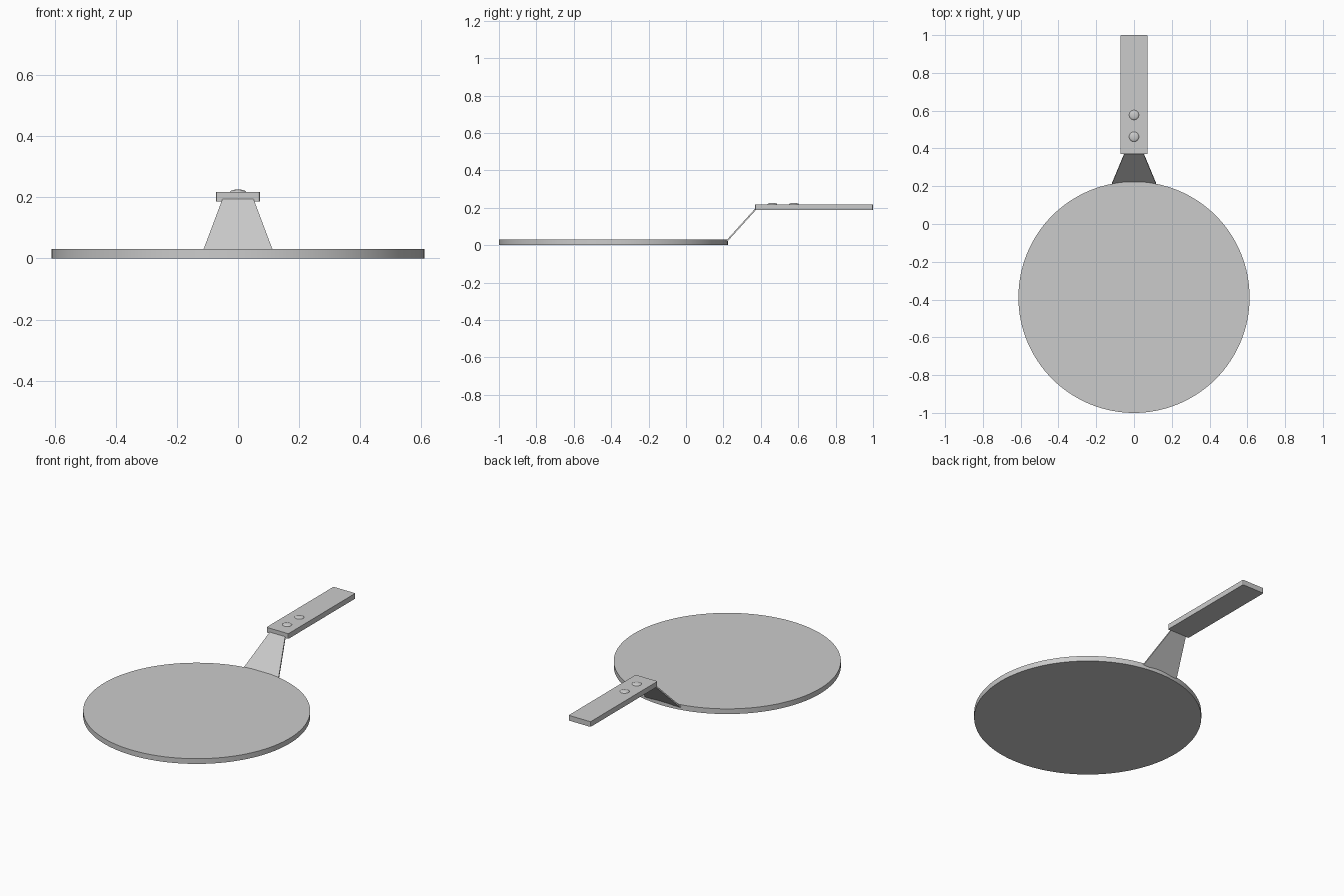
import bpy, bmesh, math
from mathutils import Vector

if "Cube" in bpy.data.objects:
    bpy.data.objects.remove(bpy.data.objects["Cube"])


def new_object(name, bm):
    bmesh.ops.recalc_face_normals(bm, faces=bm.faces)
    mesh = bpy.data.meshes.new(name)
    bm.to_mesh(mesh)
    bm.free()
    obj = bpy.data.objects.new(name, mesh)
    bpy.context.collection.objects.link(obj)
    return obj


def smooth(obj, angle=35):
    bpy.ops.object.select_all(action='DESELECT')
    obj.select_set(True)
    bpy.context.view_layer.objects.active = obj
    bpy.ops.object.shade_smooth_by_angle(angle=math.radians(angle))


# Round flat plate
bpy.ops.mesh.primitive_cylinder_add(vertices=128, radius=0.612, depth=0.031,
                                    location=(0, -0.388, 0.0155))
plate = bpy.context.object
plate.name = "round_plate"
smooth(plate)

# Sloping tapered neck, a thin sheet from the plate rim up to the handle
bm = bmesh.new()
outline = [(-0.116, 0.213, 0.022), (0.116, 0.213, 0.022),
           (0.049, 0.374, 0.2), (-0.049, 0.374, 0.2)]
offset = Vector((0, 0.006, -0.005))
face = bm.faces.new([bm.verts.new(p) for p in outline])
extruded = bmesh.ops.extrude_face_region(bm, geom=[face], use_keep_orig=True)
bmesh.ops.translate(bm, vec=offset,
                    verts=[g for g in extruded["geom"] if isinstance(g, bmesh.types.BMVert)])
new_object("neck", bm)

# Flat handle with slightly softened vertical corners
bm = bmesh.new()
bmesh.ops.create_cube(bm, size=1)
bmesh.ops.scale(bm, vec=(0.144, 0.63, 0.031), verts=bm.verts)
bmesh.ops.translate(bm, vec=(0, 0.685, 0.203), verts=bm.verts)
corners = [e for e in bm.edges if abs(e.verts[0].co.z - e.verts[1].co.z) > 0.01]
bmesh.ops.bevel(bm, geom=corners, offset=0.006, segments=2, profile=0.5, affect='EDGES')
new_object("handle", bm)

# Two low domed rivets
for i, y in enumerate((0.462, 0.577)):
    bpy.ops.mesh.primitive_uv_sphere_add(segments=32, ring_count=16, radius=1,
                                         location=(0, y, 0.218))
    rivet = bpy.context.object
    rivet.name = f"rivet_{i + 1}"
    rivet.scale = (0.026, 0.026, 0.008)
    bpy.ops.object.transform_apply(location=False, rotation=False, scale=True)
    smooth(rivet)
